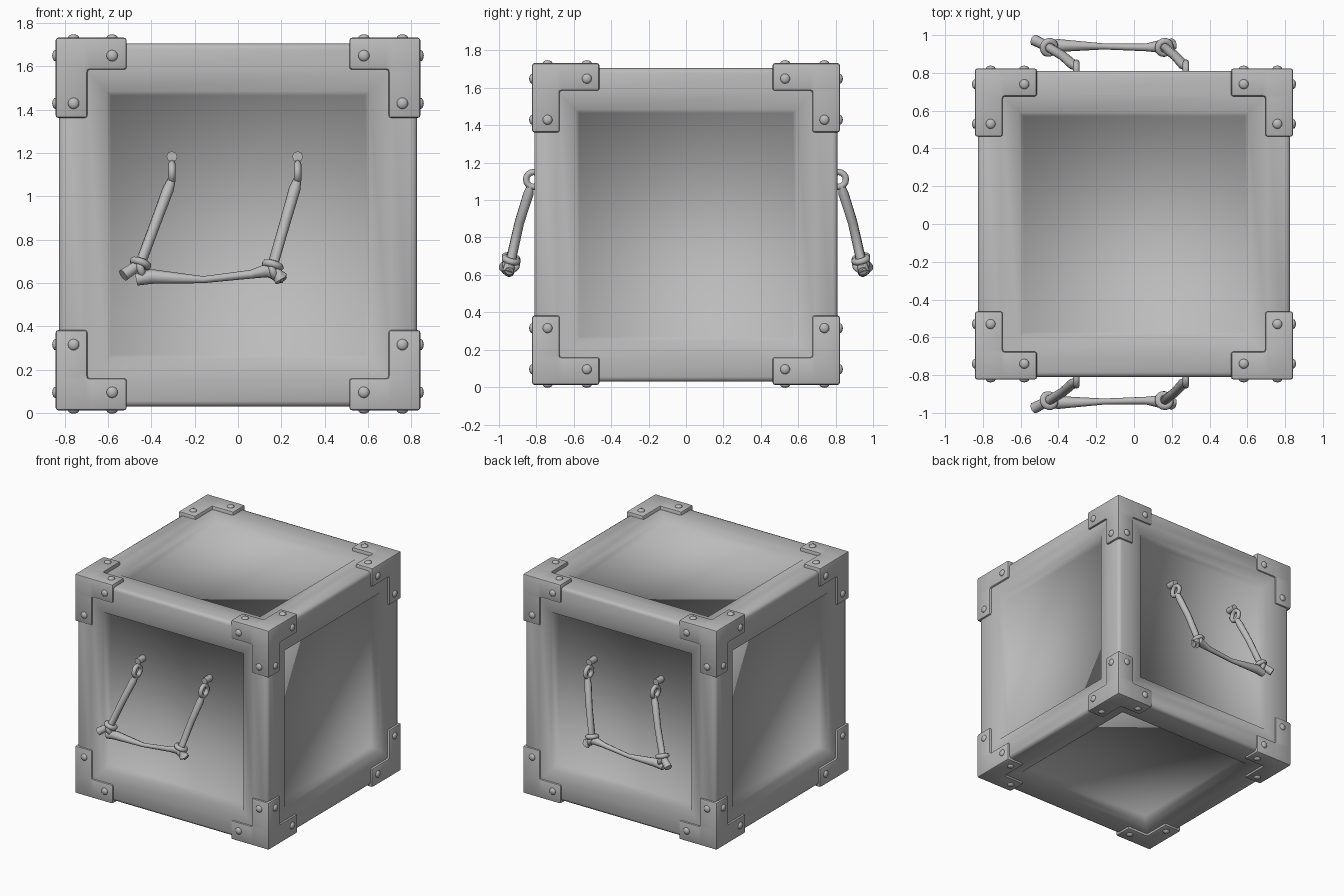
import bpy
import bmesh
from math import radians
from mathutils import Matrix, Vector

if "Cube" in bpy.data.objects:
    bpy.data.objects.remove(bpy.data.objects["Cube"])

BODY_MID = Vector((0, 0, 0.867))         # centre of the crate
CAP_MID = Vector((0, 0, 0.872))          # centre of the bracket cage
BODY = Vector((0.827, 0.811, 0.838))     # half size of the crate
CAP = Vector((0.842, 0.823, 0.86))       # half size over the corner brackets
ARM = Vector((0.328, 0.36, 0.37))        # bracket arm lengths
WIDE = 0.147                             # bracket arm width

grey = bpy.data.materials.new("plain grey")
grey.use_nodes = True
grey.diffuse_color = (0.5, 0.5, 0.5, 1)
grey.node_tree.nodes["Principled BSDF"].inputs["Base Color"].default_value = (0.5, 0.5, 0.5, 1)


def select(obj):
    bpy.ops.object.select_all(action='DESELECT')
    obj.select_set(True)
    bpy.context.view_layer.objects.active = obj


def finish(bm, name, angle=180):
    """Turn a bmesh into a smooth shaded object, sharp above the angle."""
    bmesh.ops.recalc_face_normals(bm, faces=bm.faces)
    mesh = bpy.data.meshes.new(name)
    bm.to_mesh(mesh)
    bm.free()
    mesh.materials.append(grey)
    obj = bpy.data.objects.new(name, mesh)
    bpy.context.collection.objects.link(obj)
    select(obj)
    bpy.ops.object.shade_smooth_by_angle(angle=radians(angle))
    return obj


def mirror_to_back(obj):
    obj.modifiers.new("mirror", 'MIRROR').use_axis = (False, True, False)


# Crate: softly edged beams around six sunken panels with steep sides
bm = bmesh.new()
bmesh.ops.create_cube(bm, size=2, matrix=Matrix.Translation(BODY_MID) @ Matrix.Diagonal((*BODY, 1)))
bmesh.ops.bevel(bm, geom=bm.edges[:], offset=0.025, segments=2, profile=0.5, affect='EDGES')
panels = sorted(bm.faces, key=lambda f: -f.calc_area())[:6]
for thickness, depth in ((0.095, 0), (0.1, -0.01), (0.02, -0.062)):
    bmesh.ops.inset_individual(bm, faces=panels, thickness=thickness, depth=depth, use_even_offset=True)
finish(bm, "crate_body")


# Corner brackets: a cube with three arms drawn out of its inner sides
def bracket(signs, name):
    bm = bmesh.new()
    signs = Vector(signs)
    corner = signs * CAP + CAP_MID
    bmesh.ops.create_cube(bm, size=WIDE, matrix=Matrix.Translation(corner - signs * WIDE / 2))
    bm.normal_update()
    inward = [Vector([-signs[a] if a == axis else 0 for a in range(3)]) for axis in range(3)]
    sides = [max(bm.faces, key=lambda f: f.normal.dot(way)) for way in inward]
    for axis, face in enumerate(sides):
        made = bmesh.ops.extrude_face_region(bm, geom=[face])["geom"]
        verts = [v for v in made if isinstance(v, bmesh.types.BMVert)]
        bmesh.ops.translate(bm, verts=verts, vec=inward[axis] * (ARM[axis] - WIDE))
        if face.is_valid:
            bmesh.ops.delete(bm, geom=[face], context='FACES_ONLY')
    bmesh.ops.recalc_face_normals(bm, faces=bm.faces)
    bmesh.ops.bevel(bm, geom=bm.edges[:], offset=0.012, segments=2, profile=0.5, affect='EDGES')
    finish(bm, name, 40)


# Rivets: two flattened domes on every outer bracket side
def rivets(signs, name):
    bm = bmesh.new()
    for side in range(3):
        others = [a for a in range(3) if a != side]
        for along, across in (others, others[::-1]):
            spot = CAP.copy()
            spot[along] -= ARM[along] - 0.067
            spot[across] -= 0.083
            flat = [1, 1, 1, 1]
            flat[side] = 0.6
            place = Matrix.Translation(Vector(signs) * spot + CAP_MID)
            bmesh.ops.create_uvsphere(bm, u_segments=12, v_segments=8, radius=0.026,
                                      matrix=place @ Matrix.Diagonal(flat))
    finish(bm, name)


for x, side in ((-1, "right"), (1, "left")):
    for y, end in ((-1, "front"), (1, "back")):
        for z, level in ((-1, "lower"), (1, "upper")):
            place = f"{level}_{end}_{side}"
            bracket((x, y, z), "corner_bracket_" + place)
            rivets((x, y, z), "rivets_" + place)


# Rope handles: built at the front, mirrored to the back
def rope(name, points, radii):
    curve = bpy.data.curves.new(name, 'CURVE')
    curve.dimensions = '3D'
    curve.bevel_depth = 1
    curve.bevel_resolution = 2
    curve.resolution_u = 5
    curve.use_fill_caps = True
    spline = curve.splines.new('BEZIER')
    spline.bezier_points.add(len(points) - 1)
    for bez, point, radius in zip(spline.bezier_points, points, radii):
        bez.co = point
        bez.radius = radius
        bez.handle_left_type = bez.handle_right_type = 'VECTOR'
    curve.materials.append(grey)
    obj = bpy.data.objects.new(name, curve)
    bpy.context.collection.objects.link(obj)
    select(obj)
    bpy.ops.object.convert(target='MESH')
    obj = bpy.context.object
    bpy.ops.object.shade_smooth_by_angle(angle=radians(50))
    mirror_to_back(obj)


def torus(name, centre, turn, major, minor):
    """Ring whose axis is the turned z axis."""
    bm = bmesh.new()
    place = Matrix.Translation(centre) @ turn
    rows = []
    for i in range(16):
        spin = Matrix.Rotation(radians(i * 360 / 16), 4, 'Z')
        rows.append([])
        for j in range(8):
            tube = Matrix.Rotation(radians(j * 45), 4, 'Y') @ Vector((minor, 0, 0))
            rows[-1].append(bm.verts.new(place @ spin @ (tube + Vector((major, 0, 0)))))
    for i in range(16):
        a, b = rows[i - 1], rows[i]
        for j in range(8):
            bm.faces.new((a[j - 1], a[j], b[j], b[j - 1]))
    mirror_to_back(finish(bm, name))


sides = (("right", Vector((-0.305, -0.83, 1.08)), Vector((-0.45, -0.935, 0.69)), Vector((-0.53, -0.975, 0.635))),
         ("left", Vector((0.275, -0.83, 1.08)), Vector((0.16, -0.935, 0.68)), Vector((0.2, -0.955, 0.61))))
for side, top, knot, tail in sides:
    # peg and ring that hold the rope on the panel
    bm = bmesh.new()
    bmesh.ops.create_cone(bm, cap_ends=True, segments=8, radius1=0.025, radius2=0.025, depth=0.09,
                          matrix=Matrix.Translation((top.x, -0.765, 1.183)) @ Matrix.Rotation(radians(90), 4, 'X'))
    mirror_to_back(finish(bm, "handle_peg_" + side, 50))
    torus("handle_ring_" + side, (top.x, -0.815, 1.11), Matrix.Rotation(radians(90), 4, 'Y'), 0.04, 0.017)

    # hanging rope, running through the knot into a loose tail
    middle = top.lerp(knot, 0.5) + Vector((0, -0.008, 0))
    rope("hanging_rope_" + side, (top, top.lerp(knot, 0.12), middle, knot, tail),
         (0.018, 0.027, 0.025, 0.026, 0.03))

    # knot of two crossed loops
    slope = (top - knot).to_track_quat('Z', 'Y').to_matrix().to_4x4()
    torus("knot_loop_" + side, knot, slope, 0.034, 0.018)
    torus("knot_wrap_" + side, knot - Vector((0, 0, 0.025)),
          Matrix.Rotation(radians(70), 4, 'Y'), 0.03, 0.018)

# grip rope between the two knots, thick at its ends
rope("grip_rope", ((-0.47, -0.945, 0.615), (-0.40, -0.945, 0.63), (-0.16, -0.94, 0.615),
                   (0.06, -0.935, 0.64), (0.14, -0.94, 0.66), (0.215, -0.945, 0.62)),
     (0.028, 0.034, 0.016, 0.02, 0.034, 0.024))
